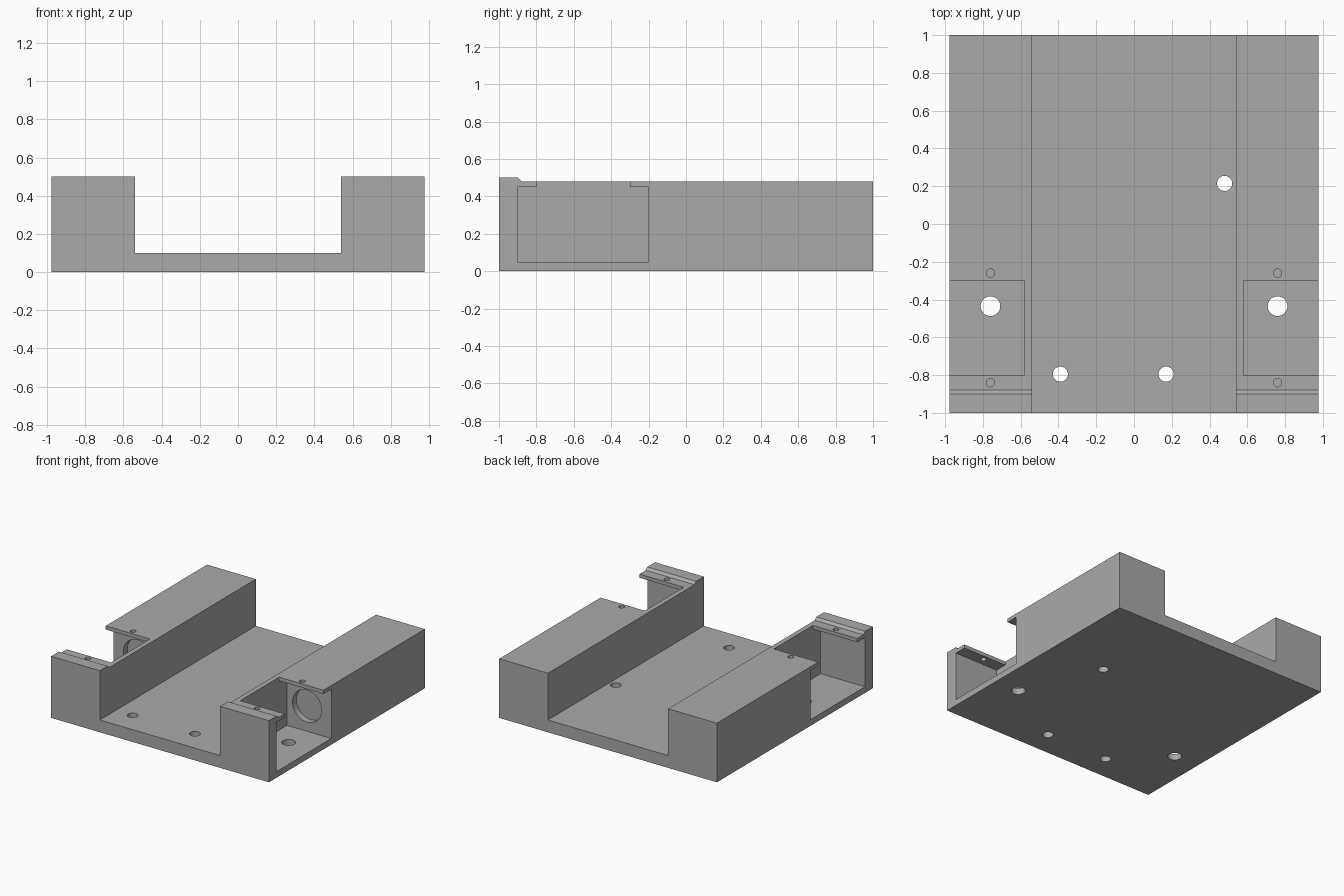
import bpy
import bmesh
import math
from mathutils import Matrix, Vector

cube = bpy.data.objects.get("Cube")
if cube:
    bpy.data.objects.remove(cube, do_unlink=True)

HALF_X, INNER_X = 0.978, 0.54
TOP, FLOOR = 0.48, 0.1
GREY = (0.4, 0.4, 0.4, 1)

grey = bpy.data.materials.new("plain grey")
grey.use_nodes = True
grey.diffuse_color = GREY
grey.node_tree.nodes["Principled BSDF"].inputs["Base Color"].default_value = GREY


def add_object(name, bm):
    bmesh.ops.recalc_face_normals(bm, faces=bm.faces)
    mesh = bpy.data.meshes.new(name)
    bm.to_mesh(mesh)
    bm.free()
    mesh.materials.append(grey)
    obj = bpy.data.objects.new(name, mesh)
    bpy.context.collection.objects.link(obj)
    return obj


def box(low, high):
    low, high = Vector(low), Vector(high)
    bm = bmesh.new()
    matrix = Matrix.Translation((low + high) / 2) @ Matrix.Diagonal((*(high - low), 1))
    bmesh.ops.create_cube(bm, size=1, matrix=matrix)
    return add_object("cutter", bm)


def cylinder(center, radius, depth, along_y=False):
    bm = bmesh.new()
    turn = Matrix.Rotation(math.pi / 2 if along_y else 0, 4, 'X')
    bmesh.ops.create_cone(bm, cap_ends=True, segments=40, radius1=radius, radius2=radius,
                          depth=depth, matrix=Matrix.Translation(center) @ turn)
    return add_object("cutter", bm)


def cut(target, cutter):
    mod = target.modifiers.new("cut", 'BOOLEAN')
    mod.operation, mod.solver, mod.object = 'DIFFERENCE', 'EXACT', cutter
    evaluated = target.evaluated_get(bpy.context.evaluated_depsgraph_get())
    mesh = bpy.data.meshes.new_from_object(evaluated)
    target.modifiers.remove(mod)
    target.data = mesh
    bpy.data.objects.remove(cutter, do_unlink=True)


# Body: side profile with the raised front lip, extruded across the width
bm = bmesh.new()
profile = [(-1, 0), (1, 0), (1, TOP), (-0.88, TOP), (-0.9, 0.5), (-1, 0.5)]
face = bm.faces.new([bm.verts.new((-HALF_X, y, z)) for y, z in profile])
extruded = bmesh.ops.extrude_face_region(bm, geom=[face])["geom"]
bmesh.ops.translate(bm, vec=(2 * HALF_X, 0, 0),
                    verts=[v for v in extruded if isinstance(v, bmesh.types.BMVert)])
body = add_object("tray_body", bm)

# Channel along the middle
cut(body, box((-INNER_X, -2, FLOOR), (INNER_X, 2, 1)))

for side in (-1, 1):
    x_in, x_out = sorted((side * 0.58, side * 1.2))
    # Side pocket and its narrower opening in the top
    cut(body, box((x_in, -0.9, 0.05), (x_out, -0.2, 0.45)))
    cut(body, box((x_in, -0.8, 0.3), (x_out, -0.3, 1)))
    # Round recess in the pocket's rear wall
    cut(body, cylinder((side * 0.76, -0.2, 0.255), 0.13, 0.1, along_y=True))
    # Pin holes through both overhanging lips
    for y in (-0.84, -0.26):
        cut(body, cylinder((side * 0.76, y, 0.46), 0.022, 0.2))
    # Mounting hole through the pocket floor
    cut(body, cylinder((side * 0.76, -0.435, 0), 0.052, 0.3))

# Mounting holes through the channel floor
for x, y in ((-0.39, -0.795), (0.17, -0.795), (0.48, 0.215)):
    cut(body, cylinder((x, y, 0), 0.04, 0.4))

# Smooth hole walls, crisp edges
bpy.ops.object.select_all(action='DESELECT')
body.select_set(True)
bpy.context.view_layer.objects.active = body
bpy.ops.object.shade_smooth_by_angle(angle=math.radians(20))
